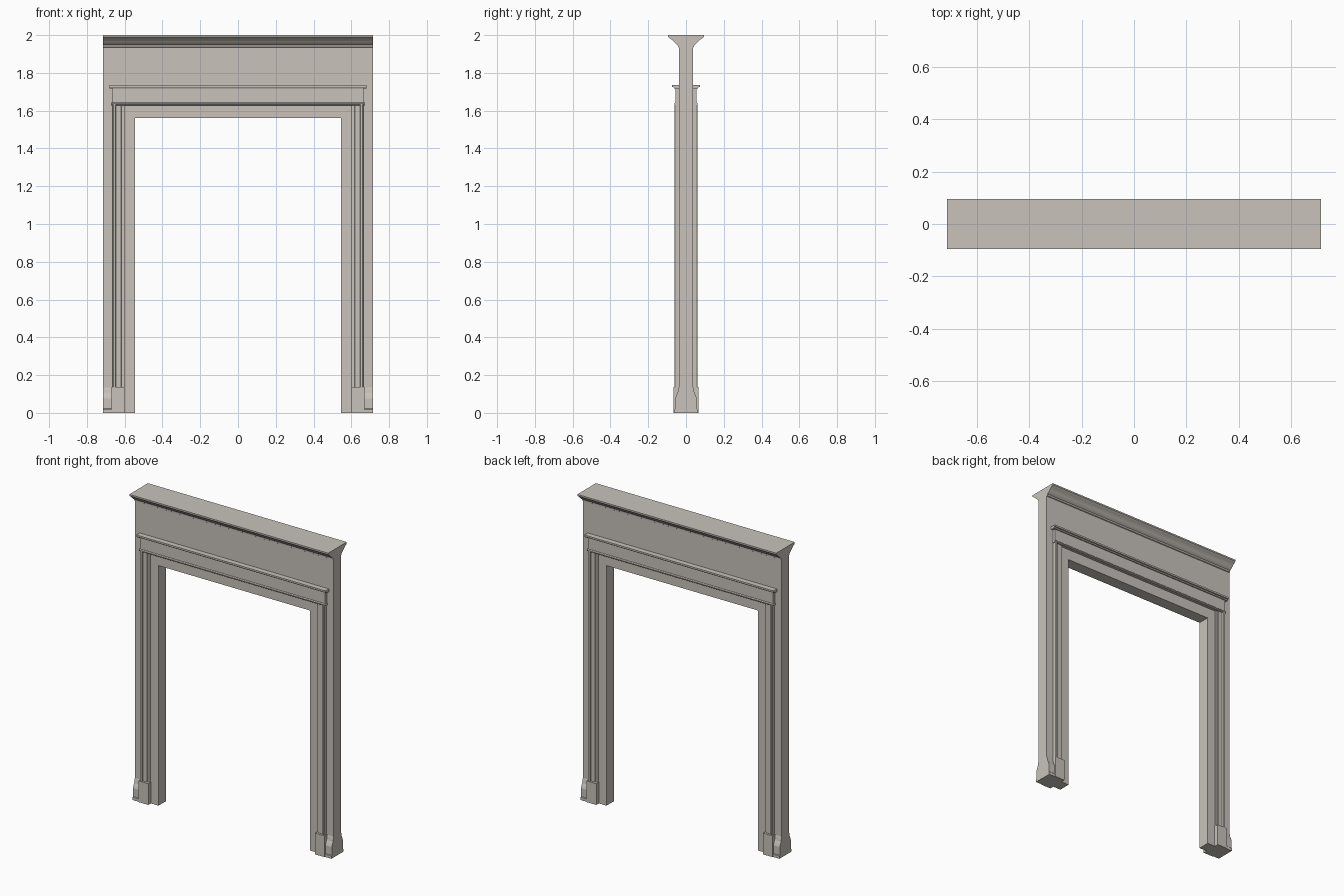
import bpy, bmesh
from mathutils import Vector

if "Cube" in bpy.data.objects:
    bpy.data.objects.remove(bpy.data.objects["Cube"])

stone = bpy.data.materials.new("warm_grey_stone")
stone.diffuse_color = (0.58, 0.55, 0.50, 1)
stone.use_nodes = True
stone.node_tree.nodes["Principled BSDF"].inputs["Base Color"].default_value = stone.diffuse_color


def extrude_profile(name, points, place, start, end):
    """Extrude a closed 2D profile; place(a, b, t) maps it into space."""
    bm = bmesh.new()
    verts = [bm.verts.new(Vector(place(a, b, start))) for a, b in points]
    face = bm.faces.new(verts)
    moved = bmesh.ops.extrude_face_region(bm, geom=[face])["geom"]
    offset = Vector(place(0, 0, end)) - Vector(place(0, 0, start))
    bmesh.ops.translate(bm, vec=offset,
                        verts=[g for g in moved if isinstance(g, bmesh.types.BMVert)])
    bmesh.ops.recalc_face_normals(bm, faces=bm.faces[:])
    mesh = bpy.data.meshes.new(name)
    bm.to_mesh(mesh)
    bm.free()
    mesh.materials.append(stone)
    obj = bpy.data.objects.new(name, mesh)
    bpy.context.collection.objects.link(obj)
    return obj


HALF_W, OPEN_W, WALL_Y = 0.715, 0.545, 0.038

# Wall with a doorway cut through
wall = [(-HALF_W, 0), (-OPEN_W, 0), (-OPEN_W, 1.56), (OPEN_W, 1.56),
        (OPEN_W, 0), (HALF_W, 0), (HALF_W, 1.945), (-HALF_W, 1.945)]
extrude_profile("wall", wall, lambda a, b, t: (a, t, b), -WALL_Y, WALL_Y)

# Crown moulding, same profile on both faces of the wall
crown = [(0.038, 1.935), (0.043, 1.938), (0.044, 1.948), (0.052, 1.953),
         (0.060, 1.960), (0.068, 1.969), (0.077, 1.977), (0.086, 1.983),
         (0.091, 1.987), (0.095, 1.990), (0.095, 2.0)]
crown += [(-y, z) for y, z in reversed(crown)]
extrude_profile("crown", crown, lambda a, b, t: (t, a, b), -HALF_W, HALF_W)

# Profiles: (distance from wall centre, height)
frieze = [(0.03, 1.632), (0.055, 1.632), (0.055, 1.725), (0.03, 1.725)]
bead = [(0.03, 1.628), (0.056, 1.628), (0.061, 1.632), (0.061, 1.638),
        (0.056, 1.643), (0.03, 1.643)]
cap = [(0.03, 1.718), (0.062, 1.718), (0.066, 1.724), (0.073, 1.726),
       (0.073, 1.737), (0.03, 1.737)]
skirting = [(0.03, 0), (0.061, 0), (0.061, 0.018), (0.057, 0.022), (0.057, 0.075),
            (0.052, 0.09), (0.045, 0.105), (0.041, 0.125), (0.038, 0.135), (0.03, 0.135)]
# Casing: (x, distance from wall centre)
casing = [(0.602, 0.03), (0.602, 0.046), (0.616, 0.046), (0.620, 0.051),
          (0.646, 0.051), (0.649, 0.060), (0.653, 0.062), (0.660, 0.062),
          (0.664, 0.058), (0.664, 0.03)]
plinth = [(0.600, 0.03), (0.600, 0.065), (0.669, 0.065), (0.669, 0.03)]

for side, sy in (("front", -1), ("back", 1)):
    def along_x(a, b, t, sy=sy):
        return (t, sy * a, b)

    # Head of the door surround
    extrude_profile(side + "_frieze", frieze, along_x, -0.665, 0.665)
    extrude_profile(side + "_bead", bead, along_x, -0.669, 0.669)
    extrude_profile(side + "_cap", cap, along_x, -0.68, 0.68)

    for hand, sx in (("left", -1), ("right", 1)):
        def along_z(a, b, t, sx=sx, sy=sy):
            return (sx * a, sy * b, t)

        # Jamb casing, plinth block and short skirting
        tag = f"{side}_{hand}_"
        extrude_profile(tag + "casing", casing, along_z, 0.13, 1.632)
        extrude_profile(tag + "plinth", plinth, along_z, 0, 0.138)
        extrude_profile(tag + "skirting", skirting, along_x, sx * 0.66, sx * HALF_W)
